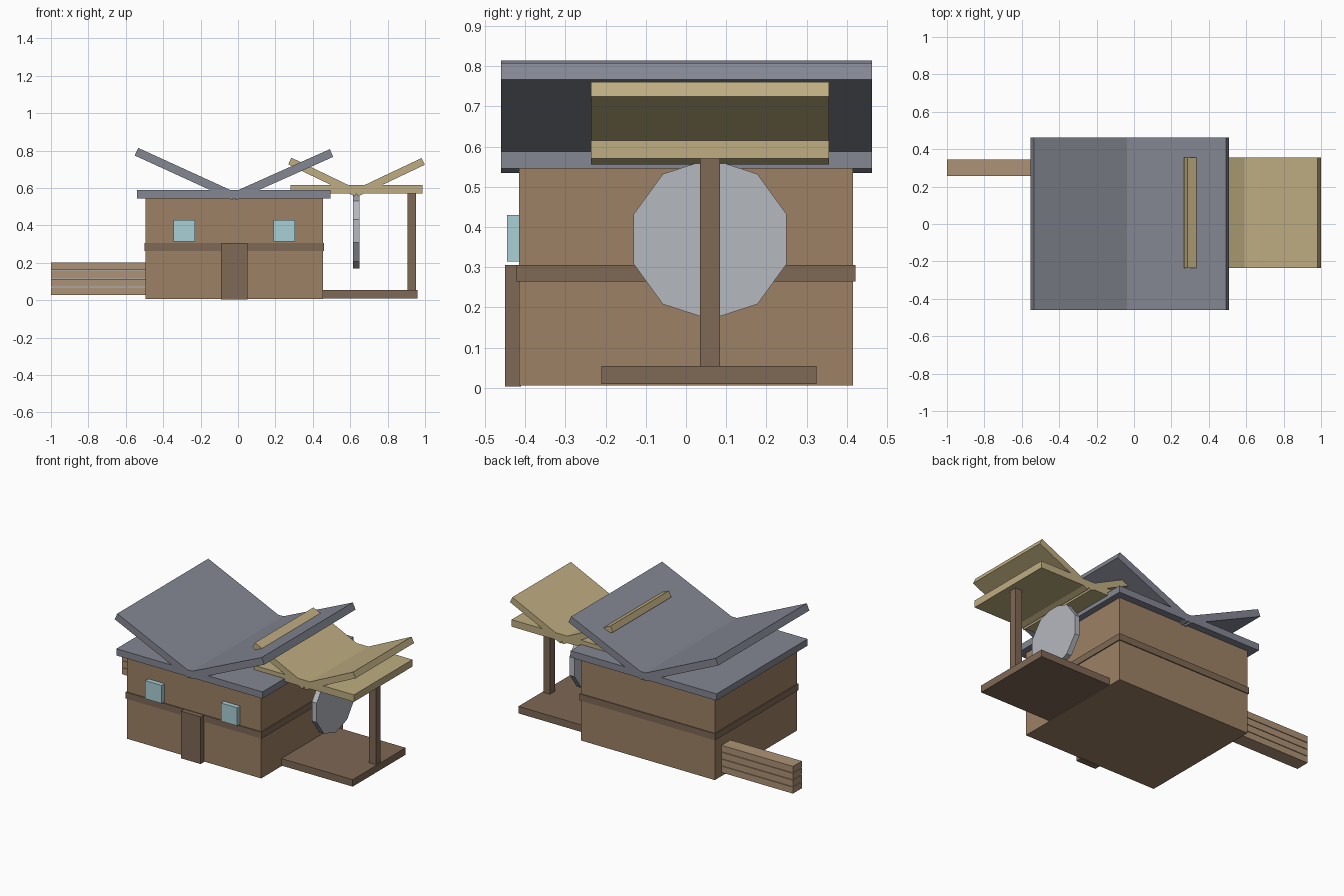
import bpy, bmesh, math
from mathutils import Matrix, Vector

if "Cube" in bpy.data.objects:
    bpy.data.objects.remove(bpy.data.objects["Cube"])


def material(name, rgb):
    m = bpy.data.materials.new(name)
    m.diffuse_color = (*rgb, 1)
    m.use_nodes = True
    m.node_tree.nodes["Principled BSDF"].inputs["Base Color"].default_value = m.diffuse_color
    return m


WOOD = material("wood", (0.34, 0.22, 0.13))
DARK = material("dark_wood", (0.21, 0.14, 0.09))
LOG = material("light_wood", (0.42, 0.29, 0.18))
SLATE = material("slate", (0.23, 0.24, 0.29))
STRAW = material("straw", (0.52, 0.42, 0.22))
GLASS = material("glass", (0.40, 0.63, 0.68))
STONE = material("stone", (0.46, 0.48, 0.52))


def finish(name, bm, mat):
    bmesh.ops.recalc_face_normals(bm, faces=bm.faces)
    me = bpy.data.meshes.new(name)
    bm.to_mesh(me)
    bm.free()
    me.materials.append(mat)
    ob = bpy.data.objects.new(name, me)
    bpy.context.collection.objects.link(ob)
    return ob


def box(name, x, y, z, mat):
    """Box from (min, max) pairs."""
    bm = bmesh.new()
    size = [b - a for a, b in (x, y, z)]
    mid = [(a + b) / 2 for a, b in (x, y, z)]
    bmesh.ops.create_cube(bm, size=1, matrix=Matrix.Translation(mid) @ Matrix.Diagonal((*size, 1)))
    return finish(name, bm, mat)


def panel(name, start, end, y, thick, mat):
    """Sloped slab following a centre line in the xz plane."""
    a, b = Vector(start), Vector(end)
    d = (b - a).normalized()
    n = Vector((-d.y, d.x)) * thick / 2
    bm = bmesh.new()
    f = bm.faces.new([bm.verts.new((p.x, y[0], p.y)) for p in (a + n, b + n, b - n, a - n)])
    ext = bmesh.ops.extrude_face_region(bm, geom=[f])["geom"]
    bmesh.ops.translate(bm, vec=(0, y[1] - y[0], 0),
                        verts=[g for g in ext if isinstance(g, bmesh.types.BMVert)])
    return finish(name, bm, mat)


# House walls, belt beam, door and windows
box("house_walls", (-0.495, 0.455), (-0.415, 0.415), (0.006, 0.55), WOOD)
box("belt_beam", (-0.501, 0.461), (-0.421, 0.421), (0.264, 0.306), DARK)
box("door", (-0.09, 0.05), (-0.45, -0.41), (0.003, 0.305), DARK)
for side, cx in (("left", -0.288), ("right", 0.248)):
    box(f"window_{side}", (cx - 0.058, cx + 0.058), (-0.445, -0.41), (0.314, 0.43), GLASS)

# Main roof: flat slab with two upswept panels
Y_ROOF = (-0.46, 0.462)
box("roof_slab", (-0.54, 0.495), Y_ROOF, (0.545, 0.588), SLATE)
panel("roof_panel_left", (-0.02, 0.555), (-0.543, 0.794), Y_ROOF, 0.045, SLATE)
panel("roof_panel_right", (-0.02, 0.555), (0.5, 0.787), Y_ROOF, 0.045, SLATE)

# Side canopy in the same shape, with its post and deck
Y_CAN = (-0.236, 0.356)
box("canopy_slab", (0.28, 0.987), Y_CAN, (0.57, 0.615), STRAW)
panel("canopy_panel_left", (0.633, 0.573), (0.277, 0.744), Y_CAN, 0.04, STRAW)
panel("canopy_panel_right", (0.633, 0.573), (0.99, 0.742), Y_CAN, 0.04, STRAW)
box("canopy_post", (0.905, 0.952), (0.035, 0.085), (0.04, 0.575), DARK)
box("deck", (0.45, 0.96), (-0.21, 0.325), (0.01, 0.055), DARK)

# Ten-sided grinding wheel beside the wall
bm = bmesh.new()
bmesh.ops.create_cone(bm, cap_ends=True, segments=10, radius1=0.2, radius2=0.2, depth=0.034)
rot = Matrix.Rotation(math.pi / 2, 4, 'Y')
bmesh.ops.transform(bm, matrix=Matrix.Translation((0.632, 0.06, 0.37)) @ rot
                    @ Matrix.Rotation(math.pi / 2, 4, 'Z'), verts=bm.verts)
finish("grinding_wheel", bm, STONE)

# Stack of four planks on the left
for i in range(4):
    z = 0.028 + i * 0.0445
    box(f"plank_{i + 1}", (-1.0, -0.49), (0.256, 0.346), (z, z + 0.041), LOG)
